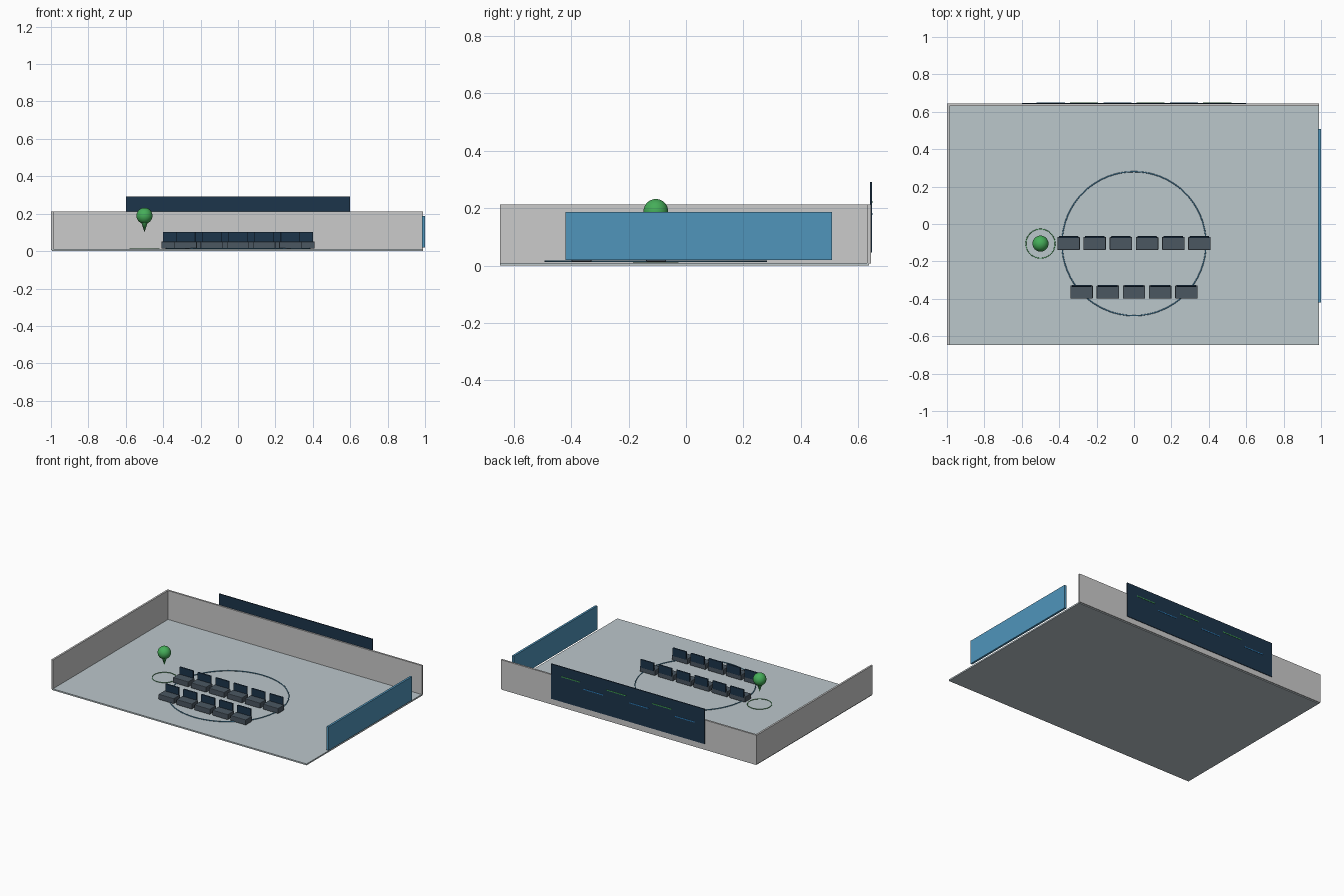
import bpy, math

if "Cube" in bpy.data.objects:
    bpy.data.objects.remove(bpy.data.objects["Cube"])


def mat(name, r, g, b):
    m = bpy.data.materials.new(name)
    m.diffuse_color = (r, g, b, 1)
    m.use_nodes = True
    m.node_tree.nodes["Principled BSDF"].inputs["Base Color"].default_value = m.diffuse_color
    return m


NAVY = mat("navy", 0.012, 0.035, 0.07)
BLUE = mat("blue", 0.08, 0.30, 0.50)
GREEN = mat("green", 0.06, 0.42, 0.10)
DASH_BLUE = mat("dash_blue", 0.03, 0.25, 0.60)
SLATE = mat("slate", 0.07, 0.095, 0.12)
FLOOR = mat("floor_grey", 0.50, 0.57, 0.60)


def box(name, x, y, z, material=None, bevel=0):
    """Box from (min, max) pairs on each axis."""
    bpy.ops.mesh.primitive_cube_add(
        size=1, location=[(a + b) / 2 for a, b in (x, y, z)])
    o = bpy.context.object
    o.name = name
    o.scale = [b - a for a, b in (x, y, z)]
    bpy.ops.object.transform_apply(location=False, rotation=False, scale=True)
    if material:
        o.data.materials.append(material)
    if bevel:
        m = o.modifiers.new("bevel", 'BEVEL')
        m.width = bevel
        m.segments = 2
    return o


def ring(name, x, y, z, radius, thickness, material):
    bpy.ops.mesh.primitive_torus_add(
        location=(x, y, z), major_radius=radius, minor_radius=thickness,
        major_segments=64, minor_segments=8)
    o = bpy.context.object
    o.name = name
    o.data.materials.append(material)
    bpy.ops.object.shade_smooth()


# Floor and the two walls
box("floor", (-0.994, 0.988), (-0.648, 0.638), (0, 0.010), FLOOR)
box("back_wall", (-1, 0.99), (0.631, 0.644), (0.007, 0.213))
box("left_wall", (-1, -0.987), (-0.648, 0.638), (0.007, 0.213))

# Glass panel on the right side
box("glass_panel", (0.985, 1.0), (-0.42, 0.508), (0.02, 0.187), BLUE)

# Wide screen behind the back wall with staggered dashes
box("wide_screen", (-0.598, 0.598), (0.641, 0.648), (0.045, 0.291), NAVY)
for i in range(6):
    cx = 0.445 - i * 0.178
    z = 0.222 if i % 2 == 0 else 0.180
    box("screen_dash", (cx - 0.075, cx + 0.075), (0.646, 0.650),
        (z - 0.003, z + 0.003), GREEN if i % 2 == 0 else DASH_BLUE)

# Two rows of seats with upright backs
for count, y in ((6, -0.103), (5, -0.363)):
    for i in range(count):
        x = (i - (count - 1) / 2) * 0.14
        box("seat", (x - 0.06, x + 0.06), (y - 0.036, y + 0.034),
            (0.013, 0.051), SLATE, 0.004)
        box("seat_back", (x - 0.052, x + 0.052), (y + 0.027, y + 0.038),
            (0.045, 0.102), NAVY, 0.002)

# Floor rings
ring("large_floor_ring", 0, -0.105, 0.015, 0.385, 0.003, BLUE)
ring("marker_floor_ring", -0.5, -0.105, 0.013, 0.078, 0.002, GREEN)

# Map pin: ball with a downward point
bpy.ops.mesh.primitive_uv_sphere_add(
    segments=32, ring_count=16, radius=0.043, location=(-0.5, -0.105, 0.189))
ball = bpy.context.object
ball.name = "pin_ball"
bpy.ops.object.shade_smooth()
bpy.ops.mesh.primitive_cone_add(
    vertices=24, radius1=0.018, radius2=0, depth=0.055,
    location=(-0.5, -0.105, 0.1285), rotation=(math.pi, 0, 0))
point = bpy.context.object
point.name = "pin_point"
bpy.ops.object.shade_smooth_by_angle()
for o in (ball, point):
    o.data.materials.append(GREEN)
